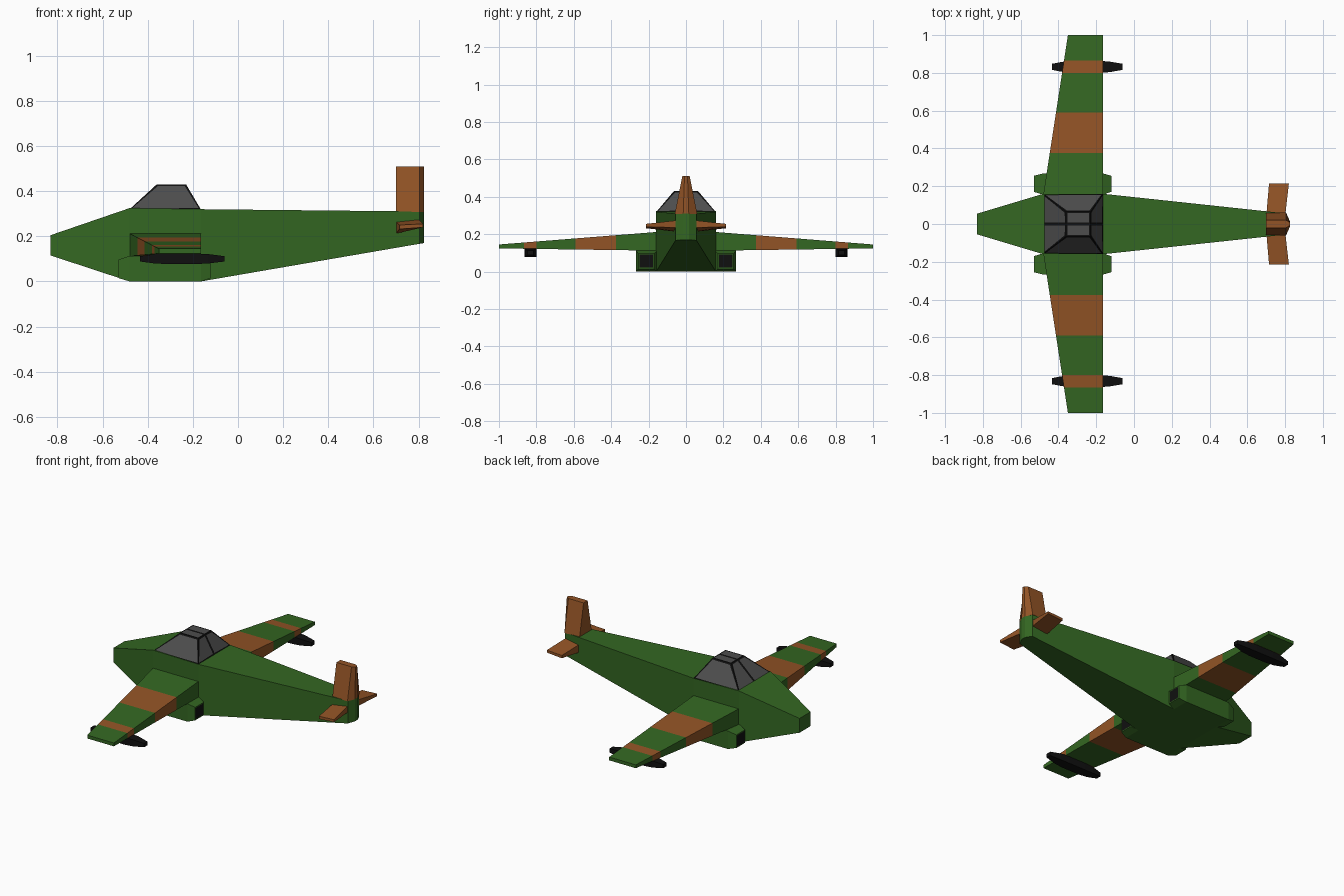
import bpy, bmesh
from mathutils import Vector

cube = bpy.data.objects.get("Cube")
if cube:
    bpy.data.objects.remove(cube, do_unlink=True)


def material(name, rgb):
    m = bpy.data.materials.new(name)
    m.use_nodes = True
    m.diffuse_color = (*rgb, 1)
    bsdf = m.node_tree.nodes["Principled BSDF"]
    bsdf.inputs["Base Color"].default_value = (*rgb, 1)
    bsdf.inputs["Roughness"].default_value = 0.8
    return m


GREEN = material("forest_green", (0.034, 0.135, 0.016))
BROWN = material("camouflage_brown", (0.29, 0.088, 0.019))
BLACK = material("black", (0.005, 0.005, 0.005))
GLASS = material("dark_glass", (0.075, 0.075, 0.075))


def rect(axis, s, a0, a1, b0, b1):
    """Rectangular cross-section at position s along an axis."""
    k = "xyz".index(axis)
    ring = []
    for a, b in ((a0, b0), (a1, b0), (a1, b1), (a0, b1)):
        p = [a, b]
        p.insert(k, s)
        ring.append(Vector(p))
    return ring


def loft(rings):
    """Closed solid through matching cross-sections."""
    bm = bmesh.new()
    loops = [[bm.verts.new(p) for p in ring] for ring in rings]
    n = len(loops[0])
    for a, b in zip(loops, loops[1:]):
        for i in range(n):
            j = (i + 1) % n
            bm.faces.new((a[i], a[j], b[j], b[i]))
    bm.faces.new(loops[0])
    bm.faces.new(loops[-1])
    bmesh.ops.recalc_face_normals(bm, faces=bm.faces)
    return bm


def finish(name, bm, mats, mirror=False):
    mesh = bpy.data.meshes.new(name)
    bm.to_mesh(mesh)
    bm.free()
    for m in mats:
        mesh.materials.append(m)
    ob = bpy.data.objects.new(name, mesh)
    bpy.context.collection.objects.link(ob)
    if mirror:
        mod = ob.modifiers.new("mirror", "MIRROR")
        mod.use_axis = (False, True, False)
        mod.use_clip = False
        mod.use_mirror_merge = False


# Fuselage, nose towards -x
stations = [(-0.83, 0.055, 0.115, 0.205), (-0.48, 0.16, 0, 0.325),
            (-0.165, 0.16, 0, 0.32), (0.805, 0.056, 0.167, 0.31),
            (0.825, 0.015, 0.17, 0.31)]
finish("fuselage", loft([rect("x", x, -w, w, lo, hi) for x, w, lo, hi in stations]), [GREEN])


# Tail fin with chamfered trailing edge
def fin_ring(z, w, edge):
    side = [(0.70, w), (0.805, w), (0.825, edge)]
    pts = side + [(x, -y) for x, y in reversed(side)]
    return [Vector((x, y, z)) for x, y in pts]


finish("tail_fin", loft([fin_ring(0.308, 0.06, 0.015), fin_ring(0.51, 0.02, 0.008)]), [BROWN])

# Tailplanes
root = [(0.70, 0.212), (0.80, 0.235), (0.80, 0.275), (0.70, 0.265)]
tip = [(0.715, 0.232), (0.82, 0.24), (0.82, 0.255), (0.715, 0.25)]
finish("tailplanes", loft([[Vector((x, 0.04, z)) for x, z in root],
                           [Vector((x, 0.215, z)) for x, z in tip]]), [BROWN], True)

# Wings, cut at the edges of the camouflage bands
bands = [(0.375, 0.59), (0.80, 0.865)]
rings = []
for y in [0.155] + [e for b in bands for e in b] + [1.0]:
    t = (y - 0.155) / 0.845
    rings.append(rect("y", y, -0.48 + 0.13 * t, -0.165, 0.112 + 0.012 * t, 0.212 - 0.067 * t))
bm = loft(rings)
for f in bm.faces:
    y = f.calc_center_median().y
    f.material_index = int(any(lo < y < hi for lo, hi in bands))
finish("wings", bm, [GREEN, BROWN], True)

# Engine nacelles with black openings at both ends
bm = loft([rect("x", -0.53, 0.17, 0.255, 0.015, 0.097),
           rect("x", -0.48, 0.155, 0.268, 0, 0.113),
           rect("x", -0.165, 0.155, 0.268, 0, 0.113),
           rect("x", -0.12, 0.17, 0.255, 0.015, 0.097)])
ends = [f for f in bm.faces if abs(f.normal.x) > 0.95]
bmesh.ops.inset_individual(bm, faces=ends, thickness=0.008)
for f in ends:
    f.material_index = 1
finish("engine_nacelles", bm, [GREEN, BLACK], True)

# Underwing tanks
profile = [(-0.435, 0.5), (-0.37, 0.88), (-0.31, 1), (-0.19, 1), (-0.13, 0.88), (-0.06, 0.5)]
finish("underwing_tanks", loft([rect("x", x, 0.832 - 0.032 * r, 0.832 + 0.032 * r,
                                     0.1 - 0.023 * r, 0.1 + 0.024 * r) for x, r in profile]),
       [BLACK], True)

# Canopy: black frame with inset panes, split along the centre line
bm = loft([rect("z", 0.32, -0.48, -0.165, -0.158, 0.158),
           rect("z", 0.43, -0.36, -0.23, -0.065, 0.065)])
bmesh.ops.bisect_plane(bm, geom=bm.verts[:] + bm.edges[:] + bm.faces[:],
                       plane_co=(0, 0, 0), plane_no=(0, 1, 0))
bm.normal_update()
panes = [f for f in bm.faces if f.normal.z > -0.5]
bmesh.ops.inset_individual(bm, faces=panes, thickness=0.011)
for f in panes:
    f.material_index = 1
finish("canopy", bm, [BLACK, GLASS])
